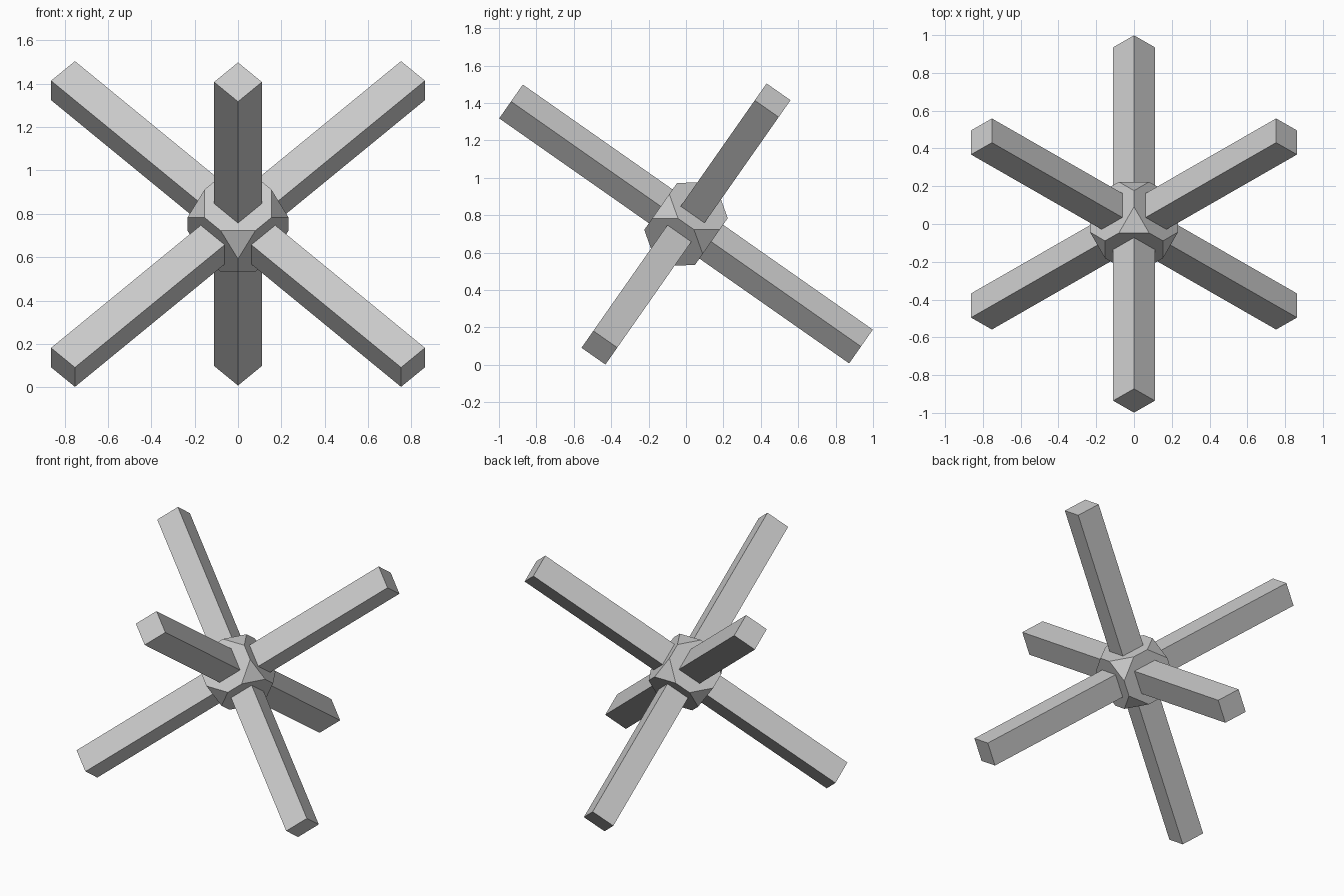
import bpy, bmesh
from math import radians, sin, cos, sqrt
from mathutils import Matrix, Vector

if "Cube" in bpy.data.objects:
    bpy.data.objects.remove(bpy.data.objects["Cube"])

CENTRE = Vector((0, 0, 0.753))
HALF_LEN, HALF_WIDTH = 1.142, 0.078   # beams
HUB_HALF, HUB_CUT = 0.165, 0.113      # hub cube and its corner cut

# Three perpendicular axes: one leans front-up, two lean back and sideways
c, s, d = cos(radians(35)), sin(radians(35)), 1 / sqrt(2)
axes = [Vector((0, -c, s)), Vector((d, d * s, d * c)), Vector((-d, d * s, d * c))]
frame = Matrix(axes).transposed().to_4x4()


def box(name, half_sizes, corner_cut=0):
    bm = bmesh.new()
    bmesh.ops.create_cube(bm, size=2)
    bmesh.ops.scale(bm, vec=half_sizes, verts=bm.verts)
    if corner_cut:
        bmesh.ops.bevel(bm, geom=bm.verts[:], offset=corner_cut, offset_type='OFFSET',
                        segments=1, profile=0.5, affect='VERTICES')
    bmesh.ops.transform(bm, matrix=Matrix.Translation(CENTRE) @ frame, verts=bm.verts)
    bmesh.ops.recalc_face_normals(bm, faces=bm.faces)
    mesh = bpy.data.meshes.new(name)
    bm.to_mesh(mesh)
    bm.free()
    obj = bpy.data.objects.new(name, mesh)
    bpy.context.collection.objects.link(obj)
    return obj


# Crossed square beams
for i, name in enumerate(("front_beam", "right_beam", "left_beam")):
    size = [HALF_WIDTH] * 3
    size[i] = HALF_LEN
    box(name, size)

# Central hub: cube with cut corners
box("hub", [HUB_HALF] * 3, HUB_CUT)
